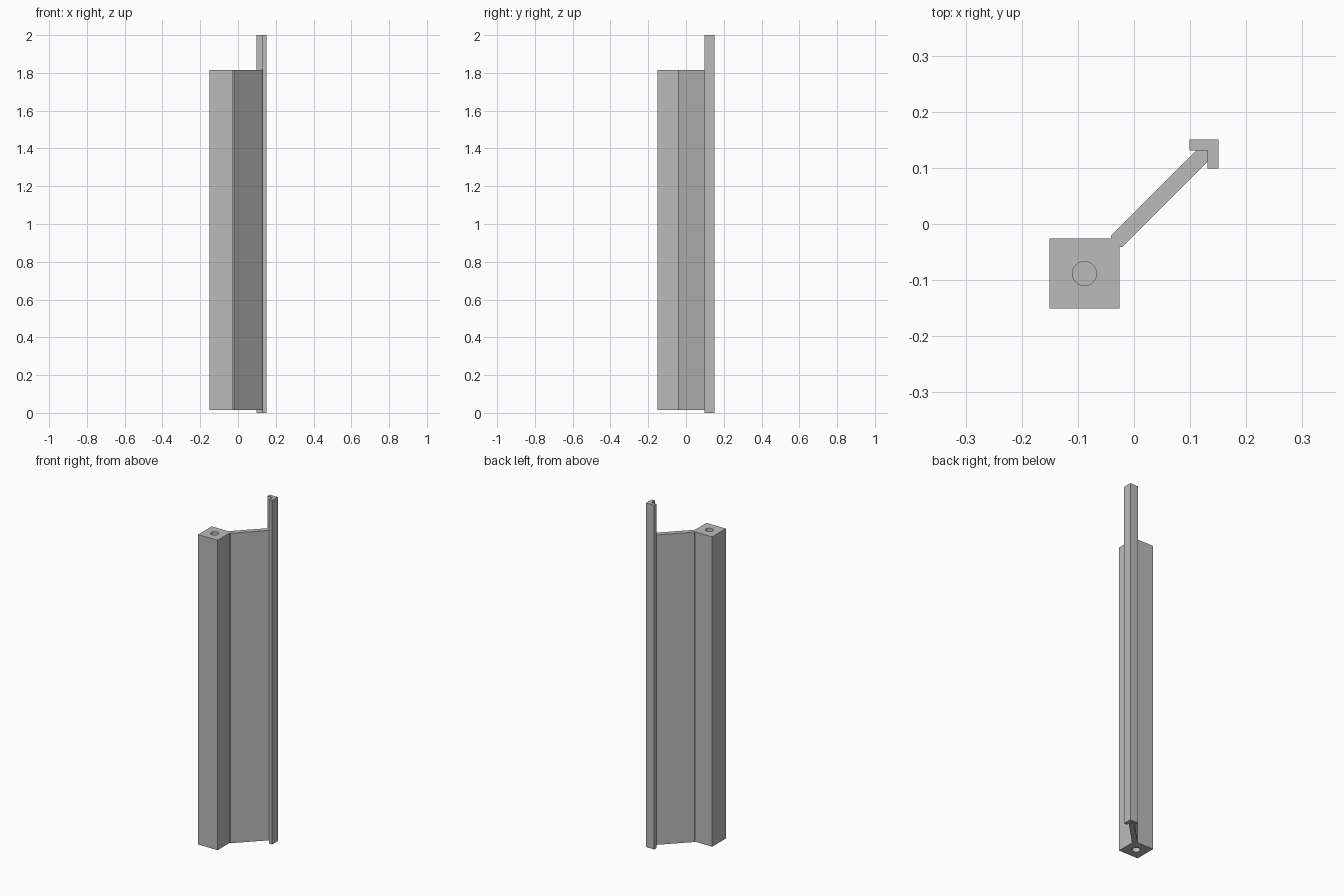
import bpy
import bmesh
from math import cos, sin, tau

cube = bpy.data.objects.get("Cube")
if cube:
    bpy.data.objects.remove(cube, do_unlink=True)

grey = bpy.data.materials.new("plain grey")
grey.use_nodes = True
COLOUR = (0.5, 0.5, 0.5, 1)
grey.diffuse_color = COLOUR
grey.node_tree.nodes["Principled BSDF"].inputs["Base Color"].default_value = COLOUR


def extrude_profile(name, points, bottom, top):
    """Stand a plan outline up as a prism between two heights."""
    bm = bmesh.new()
    face = bm.faces.new([bm.verts.new((x, y, bottom)) for x, y in points])
    result = bmesh.ops.extrude_face_region(bm, geom=[face])
    moved = [v for v in result["geom"] if isinstance(v, bmesh.types.BMVert)]
    bmesh.ops.translate(bm, verts=moved, vec=(0, 0, top - bottom))
    bmesh.ops.recalc_face_normals(bm, faces=bm.faces)
    mesh = bpy.data.meshes.new(name)
    bm.to_mesh(mesh)
    bm.free()
    mesh.materials.append(grey)
    obj = bpy.data.objects.new(name, mesh)
    bpy.context.collection.objects.link(obj)
    return obj


def mirrored(half):
    """Complete an outline that is symmetric about the diagonal."""
    return half + [(y, x) for x, y in reversed(half) if x != y]


OUT, POST_IN, LOW, HIGH = 0.1505, -0.026, 0.015, 1.816

# Square post with a blind round hole in each end
post = extrude_profile("post", [(-OUT, -OUT), (POST_IN, -OUT),
                                (POST_IN, POST_IN), (-OUT, POST_IN)], LOW, HIGH)
centre, radius, depth = (POST_IN - OUT) / 2, 0.0215, 0.15
circle = [(centre + radius * cos(tau * i / 32), centre + radius * sin(tau * i / 32))
          for i in range(32)]
for end, z0, z1 in (("bottom", LOW - 0.1, LOW + depth), ("top", HIGH - depth, HIGH + 0.1)):
    cutter = extrude_profile(end + "_hole_cutter", circle, z0, z1)
    cutter.hide_render = True
    cutter.hide_set(True)
    cut = post.modifiers.new(end + "_hole", "BOOLEAN")
    cut.operation = "DIFFERENCE"
    cut.solver = "EXACT"
    cut.object = cutter
# Bake the holes in, then drop the cutters
bpy.context.view_layer.update()
evaluated = post.evaluated_get(bpy.context.evaluated_depsgraph_get())
holed = bpy.data.meshes.new_from_object(evaluated)
post.modifiers.clear()
post.data = holed
for end in ("bottom", "top"):
    bpy.data.objects.remove(bpy.data.objects[end + "_hole_cutter"], do_unlink=True)
# Smooth hole walls, sharp edges elsewhere
bpy.context.view_layer.objects.active = post
post.select_set(True)
bpy.ops.object.shade_smooth_by_angle()

# Diagonal web joining the post to the corner strip
extrude_profile("web", mirrored([(-0.041, -0.041), (-0.041, -0.021),
                                 (0.111, 0.131), (0.131, 0.131)]), LOW, HIGH)

# Taller L-shaped corner strip
extrude_profile("corner_strip", mirrored([(0.131, 0.131), (0.099, 0.131),
                                          (0.099, OUT), (OUT, OUT)]), 0, 2)
